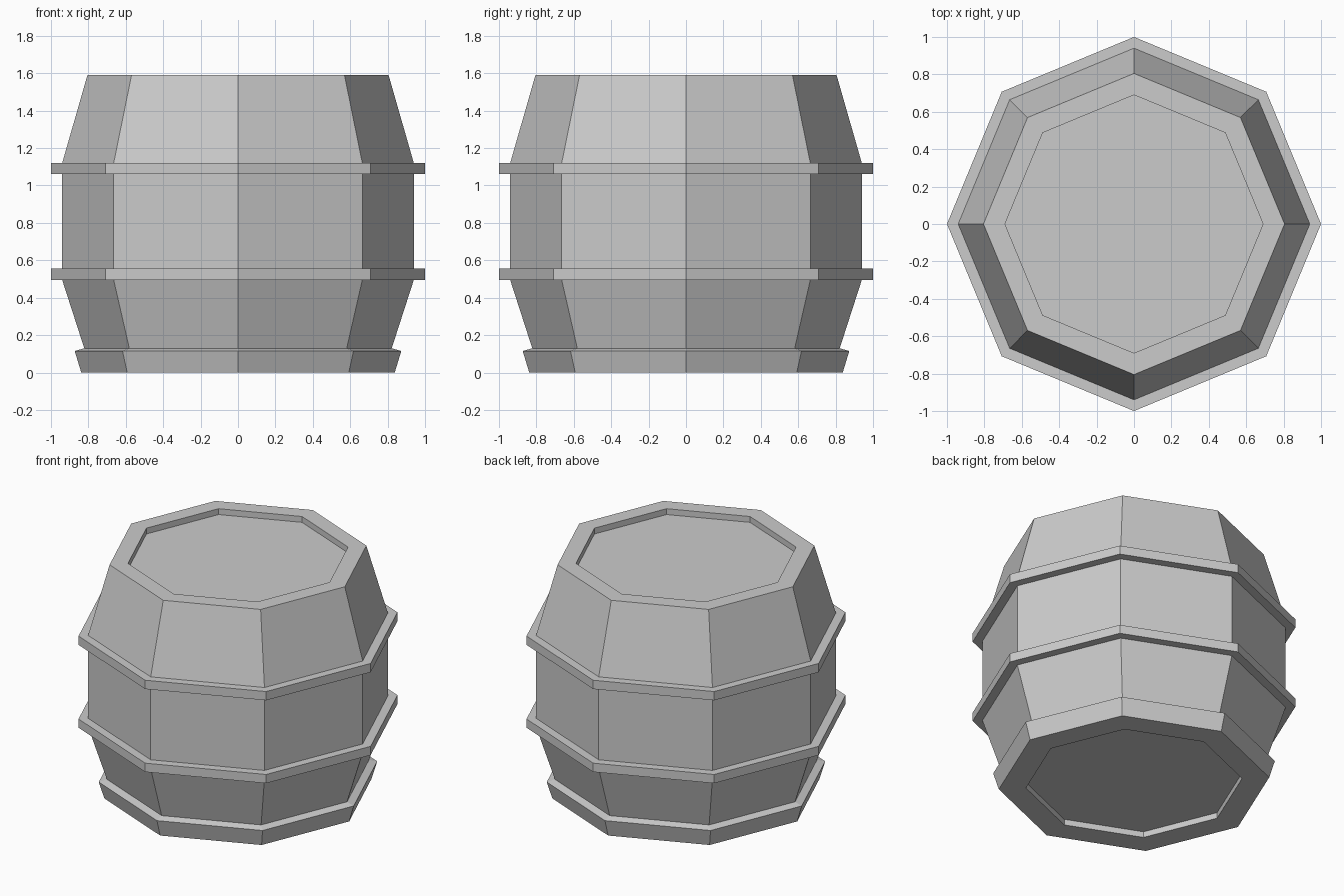
import bpy, bmesh
from math import cos, sin, pi

if "Cube" in bpy.data.objects:
    bpy.data.objects.remove(bpy.data.objects["Cube"])

SIDES = 8


def lathe(name, profile, closed):
    """Revolve (radius, z) points into an eight-sided flat-shaded solid.
    closed: join last ring to first (hoop); otherwise cap both ends."""
    bm = bmesh.new()
    rings = [[bm.verts.new((r * cos(2 * pi * i / SIDES), r * sin(2 * pi * i / SIDES), z))
              for i in range(SIDES)] for r, z in profile]
    pairs = list(zip(rings, rings[1:]))
    if closed:
        pairs.append((rings[-1], rings[0]))
    else:
        bm.faces.new(rings[0][::-1])
        bm.faces.new(rings[-1])
    for a, b in pairs:
        for i in range(SIDES):
            j = (i + 1) % SIDES
            bm.faces.new((a[i], a[j], b[j], b[i]))
    bmesh.ops.recalc_face_normals(bm, faces=bm.faces)
    mesh = bpy.data.meshes.new(name)
    bm.to_mesh(mesh)
    bm.free()
    obj = bpy.data.objects.new(name, mesh)
    bpy.context.collection.objects.link(obj)
    return obj


# Barrel body with recessed lid and base
lathe("barrel_body", [(0.67, 0.04), (0.67, 0), (0.78, 0), (0.94, 0.495),
                      (0.94, 1.12), (0.805, 1.59), (0.69, 1.59), (0.69, 1.55)], False)

# Two straight hoops around the belly
for name, z in (("lower_hoop", 0.495), ("upper_hoop", 1.06)):
    lathe(name, [(0.93, z), (1.0, z), (1.0, z + 0.06), (0.93, z + 0.06)], True)

# Flared foot hoop
lathe("foot_hoop", [(0.78, 0), (0.838, 0), (0.873, 0.115), (0.82, 0.13)], True)
